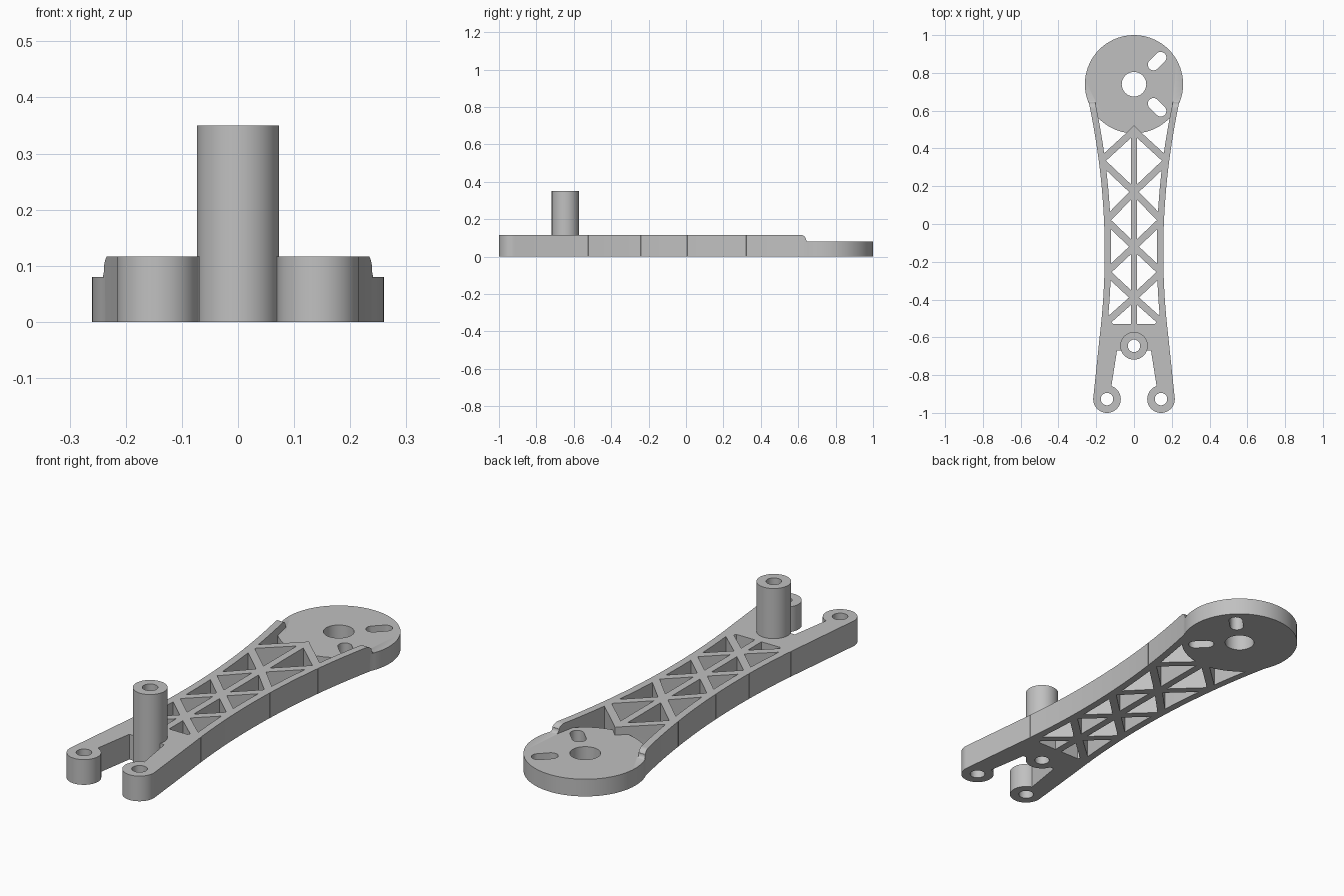
import bpy, bmesh
from math import pi, sin, cos
from mathutils import Matrix, Vector

cube = bpy.data.objects.get("Cube")
if cube:
    bpy.data.objects.remove(cube, do_unlink=True)

THICK = 0.117
MOUNT_Y = 0.74

grey = bpy.data.materials.new("plain grey")
grey.use_nodes = True
grey.diffuse_color = (0.53, 0.53, 0.53, 1)
grey.node_tree.nodes["Principled BSDF"].inputs["Base Color"].default_value = grey.diffuse_color


def prism(name, outline, z0=0.0, z1=THICK, matrix=None):
    """Extrude a flat outline from z0 to z1."""
    bm = bmesh.new()
    face = bm.faces.new([bm.verts.new((p[0], p[1], z0)) for p in outline])
    new = bmesh.ops.extrude_face_region(bm, geom=[face])["geom"]
    top = [v for v in new if isinstance(v, bmesh.types.BMVert)]
    bmesh.ops.translate(bm, verts=top, vec=(0, 0, z1 - z0))
    if matrix:
        bm.transform(matrix)
    bmesh.ops.recalc_face_normals(bm, faces=bm.faces[:])
    mesh = bpy.data.meshes.new(name)
    bm.to_mesh(mesh)
    bm.free()
    mesh.materials.append(grey)
    obj = bpy.data.objects.new(name, mesh)
    bpy.context.collection.objects.link(obj)
    return obj


def arc(cx, cy, r, a0, a1, n):
    return [(cx + r * cos(a0 + (a1 - a0) * i / n), cy + r * sin(a0 + (a1 - a0) * i / n))
            for i in range(n + 1)]


def disc(name, x, y, r, z0=0.0, z1=THICK, n=48):
    return prism(name, arc(x, y, r, 0, 2 * pi, n)[:-1], z0, z1)


def bar(name, a, b, width=0.036):
    a, b = Vector(a), Vector(b)
    side = (b - a).orthogonal().normalized() * width / 2
    return prism(name, [a + side, b + side, b - side, a - side])


def combine(target, others, operation):
    """Bake booleans into the target and remove the helpers."""
    for other in others:
        mod = target.modifiers.new("join", 'BOOLEAN')
        mod.operation, mod.solver, mod.object = operation, 'EXACT', other
        bpy.context.view_layer.update()
        dg = bpy.context.evaluated_depsgraph_get()
        mesh = bpy.data.meshes.new_from_object(target.evaluated_get(dg))
        target.modifiers.clear()
        target.data = mesh
        bpy.data.objects.remove(other, do_unlink=True)


def edge(y):
    """Outer half width of the waisted arm."""
    return 0.155 + 0.134 * (y + 0.15) ** 2


# Crosspiece, which the other parts are joined to
arm = prism("motor_arm", [(-0.14, -0.53), (0.14, -0.53), (0.13, -0.67), (-0.13, -0.67)])

# Curved side rails running down into the legs
steps = [0.68 - 1.28 * i / 24 for i in range(25)]
outer = [(edge(y), y) for y in steps] + [(0.216, -0.925)]
inner = [(0.12, -0.925), (0.12, -0.86), (0.09, -0.67), (0.09, -0.56)]
inner += [(edge(y) - 0.034, y) for y in reversed(steps) if y > -0.53]
rails = [prism("rail", [(s * x, y) for x, y in outer + inner]) for s in (-1, 1)]

# Rounded step where the rails drop to the mount
step = arc(0.61, 0.082, 0.035, pi / 2, pi / 6, 8)
step += arc(0.66, 0.098, 0.02, pi, 1.5 * pi, 6) + [(0.75, 0.078), (0.75, 0.2), (0.61, 0.2)]
to_side = Matrix(((0, 0, 1, 0), (1, 0, 0, 0), (0, 1, 0, 0), (0, 0, 0, 1)))
for rail in rails:
    combine(rail, [prism("step_cutter", step, -0.5, 0.5, to_side)], 'DIFFERENCE')
parts = rails

# Truss spine and zigzag braces
parts.append(bar("spine", (0, -0.56), (0, 0.49), 0.034))
middle = [0.495, 0.17, -0.12, -0.39]
side_y = [0.335, 0.02, -0.255, -0.535]
for s in (-1, 1):
    for i, y in enumerate(side_y):
        end = (s * (edge(y) - 0.012), y)
        parts.append(bar("brace", (0, middle[i]), end))
        if i < 3:
            parts.append(bar("brace", (0, middle[i + 1]), end))
parts.append(prism("truss_tip", [(0, 0.522), (-0.04, 0.482), (0, 0.44), (0.04, 0.482)]))

# Motor mount, standoff and feet
parts.append(disc("motor_mount", 0, MOUNT_Y, 0.26, 0, 0.08, 72))
parts.append(disc("standoff", 0, -0.645, 0.073, 0, 0.35))
feet = [(-0.143, -0.927), (0.143, -0.927)]
parts += [disc("foot", x, y, 0.073) for x, y in feet]
combine(arm, parts, 'UNION')

# Screw holes, shaft hole and radial slots
holes = [disc("hole", x, y, 0.033, -0.1, 0.5, 32) for x, y in feet + [(0, -0.645)]]
holes.append(disc("shaft_hole", 0, MOUNT_Y, 0.065, -0.1, 0.5))
slot = arc(0.2, 0, 0.03, -pi / 2, pi / 2, 12) + arc(0.146, 0, 0.03, pi / 2, 1.5 * pi, 12)
for k in range(4):
    turn = Matrix.Translation((0, MOUNT_Y, 0)) @ Matrix.Rotation(pi / 4 + k * pi / 2, 4, 'Z')
    holes.append(prism("slot", slot, -0.1, 0.5, turn))
combine(arm, holes, 'DIFFERENCE')

# Smooth the curved walls, keep edges sharp
bpy.ops.object.select_all(action='DESELECT')
arm.select_set(True)
bpy.context.view_layer.objects.active = arm
bpy.ops.object.shade_smooth_by_angle(angle=pi / 6)
